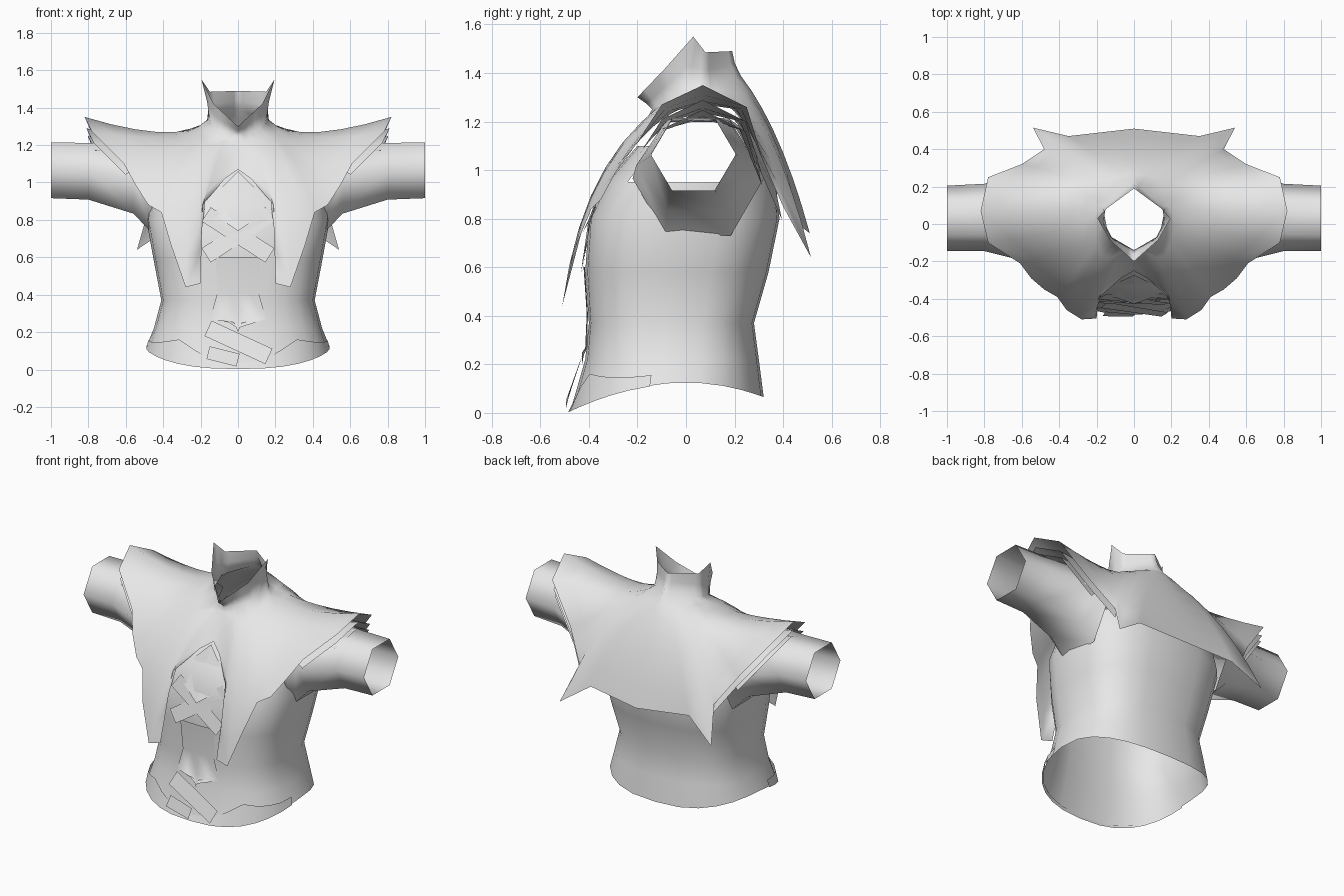
import bpy, bmesh, math
from math import sin, cos, radians
from mathutils import Vector

if "Cube" in bpy.data.objects:
    bpy.data.objects.remove(bpy.data.objects["Cube"])

cloth = bpy.data.materials.new("light_grey_cloth")
cloth.diffuse_color = (0.8, 0.8, 0.8, 1)
cloth.use_nodes = True
cloth.node_tree.nodes["Principled BSDF"].inputs["Base Color"].default_value = cloth.diffuse_color


def finish(name, bm, flat=False):
    bmesh.ops.remove_doubles(bm, verts=bm.verts, dist=0.0005)
    if flat:  # front plates face forwards
        bm.normal_update()
        bmesh.ops.reverse_faces(bm, faces=[f for f in bm.faces if f.normal.y > 0])
    else:
        bmesh.ops.recalc_face_normals(bm, faces=bm.faces)
    me = bpy.data.meshes.new(name)
    bm.to_mesh(me)
    bm.free()
    me.materials.append(cloth)
    me.shade_smooth()
    ob = bpy.data.objects.new(name, me)
    bpy.context.collection.objects.link(ob)
    return ob


def loft(name, rows, closed=False, mirror=False, keep=None, flat=False):
    """Skin a grid of points; optionally close each row and mirror in x."""
    bm = bmesh.new()
    for s in ((1, -1) if mirror else (1,)):
        grid = [[bm.verts.new((s * p[0], p[1], p[2])) for p in r] for r in rows]
        n = len(rows[0])
        for a, b in zip(grid, grid[1:]):
            for i in range(n if closed else n - 1):
                j = (i + 1) % n
                q = (a[i], a[j], b[j], b[i])
                mid = sum((v.co for v in q), Vector()) / 4
                if keep is None or keep(mid):
                    bm.faces.new(q)
    bmesh.ops.delete(bm, geom=[v for v in bm.verts if not v.link_faces], context='VERTS')
    return finish(name, bm, flat)


# --- torso: rings of (height, half width, front y, back y), open at the arms
def torso_point(deg, z, w, f, b, k=0.72):
    s, c = sin(radians(deg)), cos(radians(deg))
    x = w * math.copysign(abs(s) ** k, s)
    y = (f + b) / 2 - (b - f) / 2 * math.copysign(abs(c) ** k, c)
    return Vector((x, y, z))


def hem_z(y):
    if y < 0:
        return 0.125 - 0.115 * (y / 0.48) ** 2
    return 0.125 - 0.06 * (y / 0.32) ** 2


rings = [(0, .49, -.475, .32, .8), (.22, .45, -.415, .30, .75), (.37, .41, -.40, .28),
         (.58, .45, -.415, .34), (.80, .49, -.40, .385), (.95, .48, -.33, .37, .85),
         (1.1, .36, -.20, .32, .9)]
rows = [[torso_point(a, *r) for a in range(0, 360, 15)] for r in rings]
for p in rows[0]:
    p.z = hem_z(p.y)
loft("torso", rows, closed=True,
     keep=lambda m: not (m.z > .95 and abs(m.x) > .32))

# --- band lying over the front of the hem
low, top = [], []
for a in range(-84, 85, 12):
    p = torso_point(a, 0, .493, -.485, .32, .8)
    low.append((p.x, p.y, hem_z(p.y) - .005))
    q = torso_point(a, 0, .482, -.465, .31, .8)
    rise = max(.02, .12 - .10 * abs(abs(q.x) - .32) / .2)
    top.append((q.x, q.y + .12 * (rise - .05), hem_z(q.y) + rise))
loft("hem_band", [low, top])

# --- six-sided sleeves: rings of (x, centre y, centre z, y radius, z radius)
sleeve = [(1.0, .03, 1.065, .175, .172), (.8, .035, 1.06, .18, .175),
          (.56, .045, 1.02, .25, .215), (.46, .05, .965, .27, .27)]
loft("sleeves", [[(x, cy + ry * cos(radians(a)), cz + rz * sin(radians(a)))
                  for a in range(0, 360, 60)] for x, cy, cz, ry, rz in sleeve],
     closed=True, mirror=True)

# --- cape with collar: columns from the collar edge past the neck to the hem
neck_keys = [(0, (0, -.14, 1.25)), (4, (.12, -.07, 1.285)), (6, (.145, -.02, 1.31)),
             (10, (.165, .08, 1.335)), (17, (0, .225, 1.39))]
collar_keys = [(0, (0, -.20, 1.30)), (4, (.13, -.085, 1.42)), (6, (.195, .03, 1.55)),
               (10, (.15, .08, 1.485)), (17, (0, .19, 1.49))]


def along(keys, i):
    for (a, p), (b, q) in zip(keys, keys[1:]):
        if i <= b:
            return Vector(p).lerp(Vector(q), (i - a) / (b - a))


# each column: bend point over the shoulder, point on the hem
cape = [((0, -.19, 1.16), (0, -.25, 1.07)), ((.05, -.21, 1.13), (.07, -.29, 1.02)),
        ((.12, -.29, 1.10), (.19, -.395, .88)), ((.24, -.43, 1.04), (.20, -.505, .46)),
        ((.29, -.43, 1.04), (.28, -.51, .44)), ((.32, -.37, 1.08), (.36, -.46, .67)),
        ((.34, -.31, 1.11), (.41, -.39, .84)), ((.35, -.26, 1.14), (.48, -.35, .88)),
        ((.35, -.21, 1.17), (.55, -.29, .99)), ((.34, -.14, 1.19), (.61, -.21, 1.10)),
        ((.30, -.05, 1.195), (.78, -.10, 1.27)), ((.29, .06, 1.19), (.82, .07, 1.35)),
        ((.30, .17, 1.22), (.78, .25, 1.26)), ((.36, .27, 1.22), (.60, .32, 1.03)),
        ((.36, .33, 1.20), (.48, .40, .85)), ((.33, .38, 1.18), (.54, .515, .64)),
        ((.20, .39, 1.18), (.35, .47, .77)), ((0, .39, 1.18), (0, .51, .74))]


def cape_column(i, t, drop=0.0):
    c, h = map(Vector, cape[i])
    h = h * (1 - drop * .2) - Vector((0, 0, drop * .75))
    c = c - Vector((0, 0, drop * .5))
    n = along(neck_keys, i)
    return n * (1 - t) ** 2 + c * 2 * t * (1 - t) + h * t * t


cols = range(18)
edge = [along(collar_keys, i) for i in cols]
base = [along(neck_keys, i) for i in cols]
half = [a.lerp(b, .5) * .97 for a, b in zip(edge, base)]
for h, a, b in zip(half, edge, base):
    h.z = (a.z + b.z) / 2
loft("cape_and_collar", [edge, half] +
     [[cape_column(i, t / 7) for i in cols] for t in range(8)], mirror=True)

# --- shorter layers under the cape at the shoulders
for k, (drop, i0, i1) in enumerate(((.06, 9, 15), (.10, 10, 14))):
    loft("shoulder_layer_%d" % (k + 1),
         [[cape_column(i, t / 6, drop) for i in range(i0, i1)] for t in range(3, 7)],
         mirror=True)


# --- flat front pieces given as outlines in x and z, laid on a sloping y
def plate(name, pts, y_of):
    bm = bmesh.new()
    bm.faces.new([bm.verts.new((x, y_of(x, z), z)) for x, z in pts])
    return finish(name, bm, flat=True)


def strap(name, a, b, width, y_of):
    a, b = Vector(a), Vector(b)
    d = (b - a).normalized()
    n = Vector((-d.y, d.x)) * width / 2
    plate(name, [a + n, a - n, b - n, b + n], y_of)


def chest_y(x, z):
    return -.42 + max(0, z - .75) * .5 + .6 * x * x


strap("lacing_strap_a", (-.17, .83), (.17, .61), .09, lambda x, z: chest_y(x, z) - .026)
strap("lacing_strap_b", (.17, .83), (-.17, .61), .09, lambda x, z: chest_y(x, z) - .020)
for s in (-1, 1):
    plate("lacing_top", [(0, 1.06), (.06 * s, 1.0), (.18 * s, .88), (.10 * s, .81), (0, .74)],
          lambda x, z: chest_y(x, z) - .008)

# --- narrow tab down the front, following the waist
tab = [(.60, .12, -.422), (.41, .11, -.409), (.27, .15, -.415), (.20, .02, -.428)]
loft("front_tab", [[(w * u, y + .4 * (w * u) ** 2, z + (.05 * abs(u) if z == .2 else 0))
                    for u in (-1, -.5, 0, .5, 1)] for z, w, y in tab], flat=True)

# --- belt ends hanging at the hem
strap("belt_strap", (-.16, .22), (.165, .07), .09, lambda x, z: -.495 + .36 * max(0, z - .05))
strap("belt_end", (-.16, .09), (0, .05), .07, lambda x, z: -.495 + .36 * max(0, z - .05))
